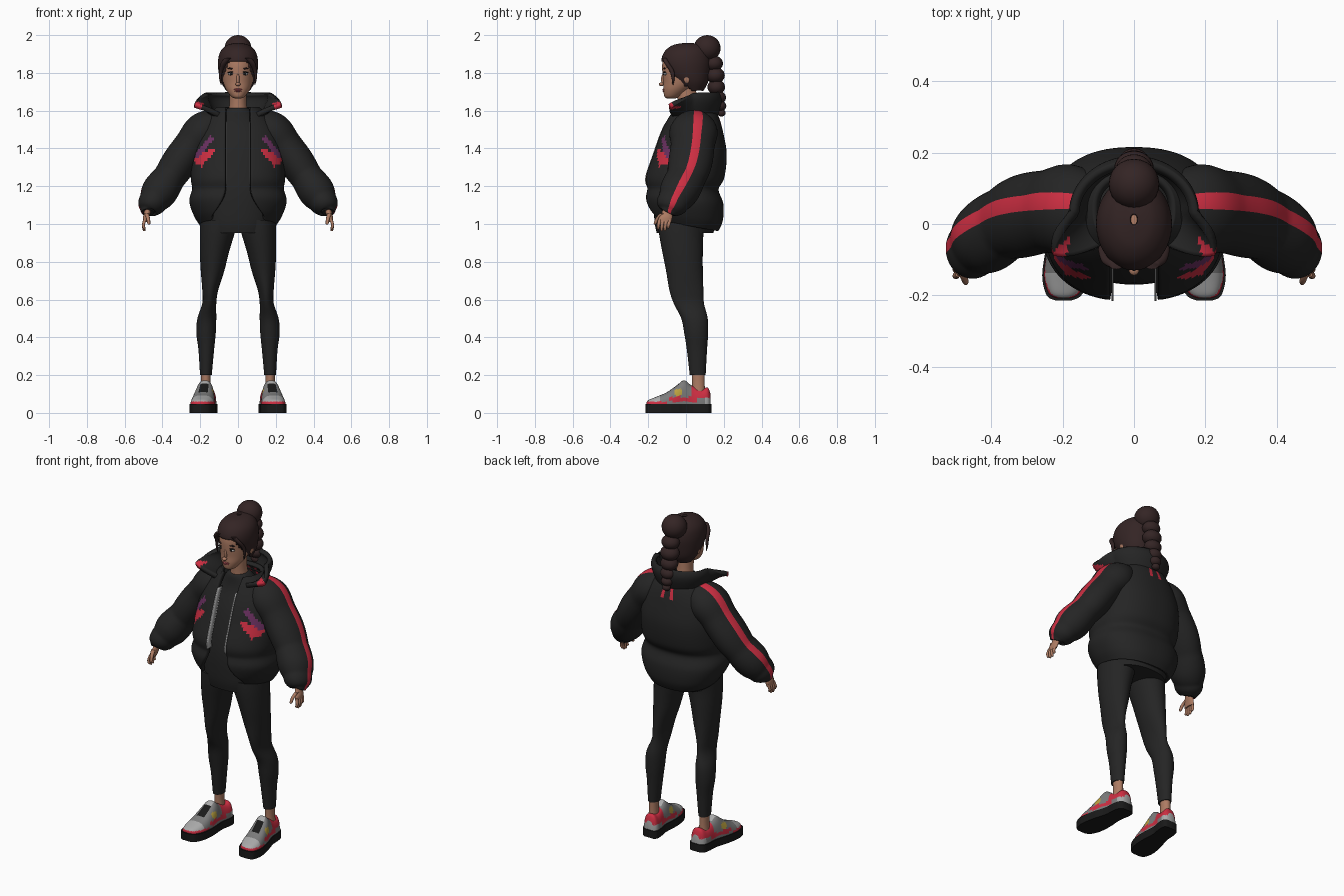
import bpy, bmesh
from math import sin, cos, pi, asin, radians
from mathutils import Vector, Matrix

cube = bpy.data.objects.get("Cube")
if cube:
    bpy.data.objects.remove(cube)

COLOURS = {"black_cloth": (.018, .018, .018), "sole_black": (.01, .01, .01), "hair_brown": (.034, .018, .018),
           "skin": (.42, .2, .125), "red": (.62, .028, .055), "purple": (.15, .03, .12), "grey": (.2, .2, .2),
           "silver": (.4, .4, .4), "yellow": (.5, .36, .05), "lip_pink": (.45, .09, .1)}
MATS = {}
for label, rgb in COLOURS.items():
    m = bpy.data.materials.new(label)
    m.use_nodes = True
    m.diffuse_color = (*rgb, 1)
    m.node_tree.nodes["Principled BSDF"].inputs["Base Color"].default_value = (*rgb, 1)
    MATS[label] = m
X, Y = Vector((1, 0, 0)), Vector((0, 1, 0))


def clamp(t):
    return max(0.0, min(1.0, t))


def spline(keys, n):
    """Smooth interpolation through key tuples."""
    out = []
    last = len(keys) - 1
    for k in range(n + 1):
        t = k / n * last
        i = min(int(t), last - 1)
        f = t - i
        a, b, c, d = (keys[max(0, min(last, i + o))] for o in (-1, 0, 1, 2))
        out.append([q + .5 * f * (r - p + f * (2*p - 5*q + 4*r - s + f * (3*(q - r) + s - p)))
                    for p, q, r, s in zip(a, b, c, d)])
    return out


def power(v, p):
    return abs(v) ** p * (1 if v > 0 else -1)


def ring(c, rx, ry, n=32, p=1, u=X, v=Y, start=0, full=True):
    """Ring of points; angle zero faces the front, and an open ring leaves a front gap."""
    span = 2 * pi - 2 * start
    angles = [start + span * k / (n if full else n - 1) for k in range(n)]
    return [Vector(c) + u * rx * power(sin(a), p) - v * ry * power(cos(a), p) for a in angles]


def finish(name, bm, colour, rule=None, mirror=False, thick=0, sharp=50):
    bmesh.ops.recalc_face_normals(bm, faces=bm.faces)
    mesh = bpy.data.meshes.new(name)
    slots = [colour]
    for f in bm.faces:
        f.smooth = True
        pick = (rule(f) if rule else None) or colour
        if pick not in slots:
            slots.append(pick)
        f.material_index = slots.index(pick)
    bm.to_mesh(mesh)
    bm.free()
    for s in slots:
        mesh.materials.append(MATS[s])
    mesh.set_sharp_from_angle(angle=radians(sharp))
    ob = bpy.data.objects.new(name, mesh)
    bpy.context.collection.objects.link(ob)
    if thick:
        mod = ob.modifiers.new("thickness", "SOLIDIFY")
        mod.thickness, mod.offset = thick, 0
    if mirror:
        ob.modifiers.new("mirror", "MIRROR").use_clip = False
    return ob


def grid(name, rows, colour, closed=True, rule=None, drop=None, **kw):
    """Skin rows of points; rule(centre, column) picks colours, drop(centre) removes faces."""
    bm = bmesh.new()
    vs = [[bm.verts.new(p) for p in row] for row in rows]
    n = len(rows[0])
    col = {}
    for a, b in zip(vs, vs[1:]):
        for j in range(n if closed else n - 1):
            k = (j + 1) % n
            col[bm.faces.new((a[j], a[k], b[k], b[j]))] = j
    if closed and not drop:
        bm.faces.new(vs[0])
        bm.faces.new(vs[-1])
    if drop:
        gone = [f for f in bm.faces if drop(f.calc_center_median())]
        bmesh.ops.delete(bm, geom=gone, context="FACES")
    pick = (lambda f: rule(f.calc_center_median(), col.get(f, -1))) if rule else None
    return finish(name, bm, colour, pick, **kw)


def column(name, keys, colour, steps=24, n=32, p=1, **kw):
    """Loft of level rings from keys (x, y, z, rx, ry)."""
    rows = [ring(k[:3], max(k[3], .002), max(k[4], .002), n, p) for k in spline(keys, steps)]
    return grid(name, rows, colour, **kw)


def ball(name, loc, size, colour, tilt=0, **kw):
    bm = bmesh.new()
    bmesh.ops.create_uvsphere(bm, u_segments=24, v_segments=14, radius=1)
    bm.transform(Matrix.Translation(loc) @ Matrix.Rotation(tilt, 4, "Y") @ Matrix.Diagonal((*size, 1)))
    return finish(name, bm, colour, **kw)


# Leggings and ankles
column("leggings", [(.1, -.02, 1.02, .1, .13), (.11, -.025, .95, .092, .118), (.125, -.018, .85, .077, .107),
                    (.135, -.008, .75, .062, .097), (.147, .002, .65, .042, .09), (.152, .015, .58, .037, .08),
                    (.165, .045, .5, .05, .07), (.169, .054, .42, .051, .063), (.168, .058, .33, .041, .053),
                    (.17, .062, .2, .031, .042)], "black_cloth", 40, mirror=True)
column("ankles", [(.17, .064, .23, .026, .035), (.17, .066, .15, .025, .033), (.17, .066, .08, .03, .036)],
       "skin", 8, mirror=True)

# Shoes: flat sole plus an arched upper with coloured panels
SHOE = spline([(-.208, .018, .058), (-.195, .043, .07), (-.15, .061, .088), (-.1, .063, .11), (-.05, .058, .145),
               (-.01, .05, .172), (.03, .045, .145), (.08, .048, .128), (.115, .043, .134), (.13, .026, .1)], 48)


def shoe_x(y):
    return .173 - .12 * y


def shoe_panel(c, _):
    x, y, z = abs(c.x - shoe_x(c.y)), c.y, c.z
    if x < .02 and -.1 < y < .02 and z > .1:
        return "sole_black" if y < -.035 else "silver"
    if -.06 < y < -.02 and .09 < z < .125:
        return "yellow"
    if (z < .06 and y < -.1) or (y > .03 and z > .08) or (-.09 < y < .06 and .06 < z < .085):
        return "red"
    return "silver" if y < -.14 or y > .1 else "grey"


arch = [pi * k / 24 for k in range(25)]
grid("shoe_uppers", [[(shoe_x(y) + w * power(cos(a), .7), y, .035 + (h - .035) * abs(sin(a)) ** .8) for a in arch]
                     for y, w, h in SHOE], "grey", rule=shoe_panel, mirror=True)
outline = [(shoe_x(y) + w + .005, y) for y, w, h in SHOE] + [(shoe_x(y) - w - .005, y) for y, w, h in SHOE[::-1]]
grid("shoe_soles", [[(x, y * 1.03, z) for x, y in outline] for z in (0, .022, .046)], "sole_black", mirror=True)

# Shirt
column("shirt", [(0, -.005, .952, .18, .15), (0, -.005, 1.03, .195, .163), (0, -.008, 1.2, .2, .157),
                 (0, .01, 1.4, .165, .13), (0, .025, 1.53, .12, .09), (0, .015, 1.6, .07, .065),
                 (0, .012, 1.615, .048, .05)], "black_cloth", 30, 48, .9)

# Open puffer jacket
JACKET = spline([(1.0, -.005, .2, .175), (1.05, -.005, .232, .198), (1.12, -.01, .255, .205), (1.185, -.018, .24, .188),
                 (1.25, -.006, .248, .207), (1.37, .02, .24, .193), (1.48, .03, .215, .165), (1.56, .038, .165, .135),
                 (1.61, .04, .115, .105)], 60)


def front_gap(z):
    return .065 + .07 * clamp((1.2 - z) / .18) ** 2


def streak(c, x0, z0, length):
    along, off = (c.x - x0) * .62 - (c.z - z0) * .78, (c.x - x0) * .78 + (c.z - z0) * .62
    return 0 < along < length and abs(off) < .013


def jacket_paint(c, _):
    c = Vector((abs(c.x), c.y, c.z))
    if c.y < 0:
        if streak(c, .132, 1.455, .13):
            return "purple"
        if streak(c, .125, 1.395, .11) or streak(c, .165, 1.385, .08):
            return "red"
    elif .015 < c.x < .035 and 1.51 < c.z < 1.6:
        return "red"


rows, zip_rows = [], []
for z, cy, rx, ry in JACKET:
    start = asin((front_gap(z) / (rx - .01)) ** (1 / .85))
    row = ring((0, cy, z), rx - .01, ry - .01, 120, .85, start=start, full=False)
    for q in row:
        q.z -= .2 * q.y * clamp((1.2 - z) / .2)
    rows.append(row)
    if 1.2 < z < 1.54:
        e = row[0]
        zip_rows.append([(e.x - .005, e.y - .016, e.z), (e.x - .005, e.y + .028, e.z)])
grid("jacket_body", rows, "black_cloth", closed=False, rule=jacket_paint, thick=.025)
grid("zip_strips", zip_rows, "silver", closed=False, thick=.006, mirror=True)

# Flared stand-up collar, open at the front
rows = []
for i in range(13):
    t = i / 12
    row = []
    for k in range(61):
        lo = radians(35 + 20 * t)
        a = lo + (2 * pi - 2 * lo) * k / 60
        f = max(0, cos(a))
        low = Vector((.125 * sin(a), .04 - .11 * cos(a), 1.565))
        top = Vector((sin(a) * (.165 + .2 * f), .03 - .135 * cos(a) - .06 * f, 1.69 - .11 * f))
        row.append(low.lerp(top, t) + Vector((.02 * sin(a), -.02 * cos(a), .02)) * sin(pi * t))
    rows.append(row)
grid("collar", rows, "black_cloth", closed=False, thick=.026,
     rule=lambda c, j: "red" if abs(c.x) > .19 and c.y < -.03 and c.z < 1.635 else None)

# Puffy sleeves with a shoulder-to-cuff stripe
path = spline([(.09, .045, 1.54, .075, .09), (.185, .04, 1.485, .102, .125), (.28, .03, 1.37, .092, .115),
               (.355, .005, 1.26, .09, .11), (.42, -.04, 1.165, .092, .1), (.458, -.075, 1.105, .073, .083),
               (.474, -.092, 1.07, .05, .058), (.476, -.096, 1.062, .03, .035)], 56)
rows = []
for i, k in enumerate(path):
    t = (Vector(path[min(i + 1, 56)][:3]) - Vector(path[max(i - 1, 0)][:3])).normalized()
    v = (Y - t * t.y).normalized()
    puff = .95 + .08 * abs(sin(i / 56 * pi * 4.5))
    rows.append(ring(k[:3], k[3] * puff, k[4] * puff, 48, 1, t.cross(v), v))
grid("sleeves", rows, "black_cloth", mirror=True,
     rule=lambda c, j: "red" if j >= 0 and abs((j + .5) * 2 * pi / 48 - pi / 2 - .2) < .24 else None)

# Hands
column("palms", [(.473, -.093, 1.1, .02, .026), (.48, -.1, 1.06, .017, .028), (.488, -.108, 1.035, .015, .036),
                 (.493, -.112, 1.01, .011, .034)], "skin", 12, 20, mirror=True)
for i, (y, tip) in enumerate([(-.139, .972), (-.121, .962), (-.103, .964), (-.086, .976)]):
    column(f"finger_{i + 1}", [(.492, y, 1.025, .009, .01), (.501, y - .006, .995, .008, .009),
                               (.497, y - .008, tip + .006, .007, .007), (.496, y - .008, tip, .003, .003)],
           "skin", 10, 12, mirror=True)
column("thumbs", [(.484, -.125, 1.055, .012, .014), (.476, -.15, 1.03, .01, .011), (.472, -.163, 1.003, .008, .008),
                  (.472, -.165, .997, .003, .003)], "skin", 10, 12, mirror=True)

# Head, neck and face
column("neck", [(0, .015, 1.57, .055, .055), (0, .008, 1.64, .045, .05), (0, 0, 1.75, .046, .052)], "skin", 10)
column("head", [(0, -.078, 1.664, .015, .02), (0, -.072, 1.675, .036, .042), (0, -.05, 1.71, .062, .07),
                (0, -.025, 1.75, .078, .095), (0, -.014, 1.8, .085, .111), (0, -.01, 1.85, .088, .115),
                (0, -.005, 1.9, .08, .105), (0, 0, 1.94, .045, .06)], "skin", 40, 40)
ball("nose_bridge", (0, -.118, 1.765), (.009, .014, .032), "skin")
ball("nose_tip", (0, -.13, 1.74), (.014, .014, .01), "skin")
ball("upper_lip", (0, -.118, 1.712), (.022, .008, .005), "lip_pink")
ball("lower_lip", (0, -.117, 1.704), (.018, .008, .005), "lip_pink")
ball("ears", (.087, .005, 1.775), (.01, .018, .03), "skin", mirror=True)
ball("eyes", (.036, -.109, 1.795), (.017, .011, .008), "silver", mirror=True)
ball("irises", (.036, -.117, 1.795), (.007, .005, .007), "sole_black", mirror=True)
ball("eyelashes", (.037, -.113, 1.804), (.019, .009, .003), "sole_black", .1, mirror=True)
ball("eyebrows", (.037, -.114, 1.823), (.021, .007, .004), "hair_brown", -.08, mirror=True)

# Hair: swept cap, loose strands, top bun and bubble ponytail
column("hair_cap", [(0, .04, 1.705, .055, .045), (0, .025, 1.75, .082, .085), (0, .008, 1.8, .096, .112),
                    (0, 0, 1.86, .1, .124), (0, .002, 1.91, .088, .11), (0, .01, 1.942, .055, .075),
                    (0, .012, 1.953, .01, .015)], "hair_brown", 48, 64, thick=.012,
       drop=lambda c: c.z < 1.71 + .15 * clamp((.03 - c.y) / .14) - .05 * clamp((abs(c.x) - .05) / .04) * (c.y < 0))
column("loose_strands", [(.05, -.115, 1.88, .02, .012), (.075, -.1, 1.85, .017, .014), (.09, -.075, 1.81, .01, .012),
                         (.094, -.068, 1.77, .006, .008), (.088, -.07, 1.735, .002, .002)],
       "hair_brown", 16, 12, mirror=True)
ball("bun", (0, .112, 1.931), (.071, .071, .069), "hair_brown")
ball("bun_base", (0, .065, 1.9), (.06, .06, .05), "hair_brown")
for i, (y, z, r) in enumerate([(.148, 1.85, .05), (.155, 1.787, .053), (.16, 1.725, .049),
                               (.172, 1.67, .042), (.182, 1.625, .033), (.188, 1.588, .023)]):
    ball(f"ponytail_bubble_{i + 1}", (0, y, z), (r * 1.05, r * .95, r * .82), "hair_brown")
